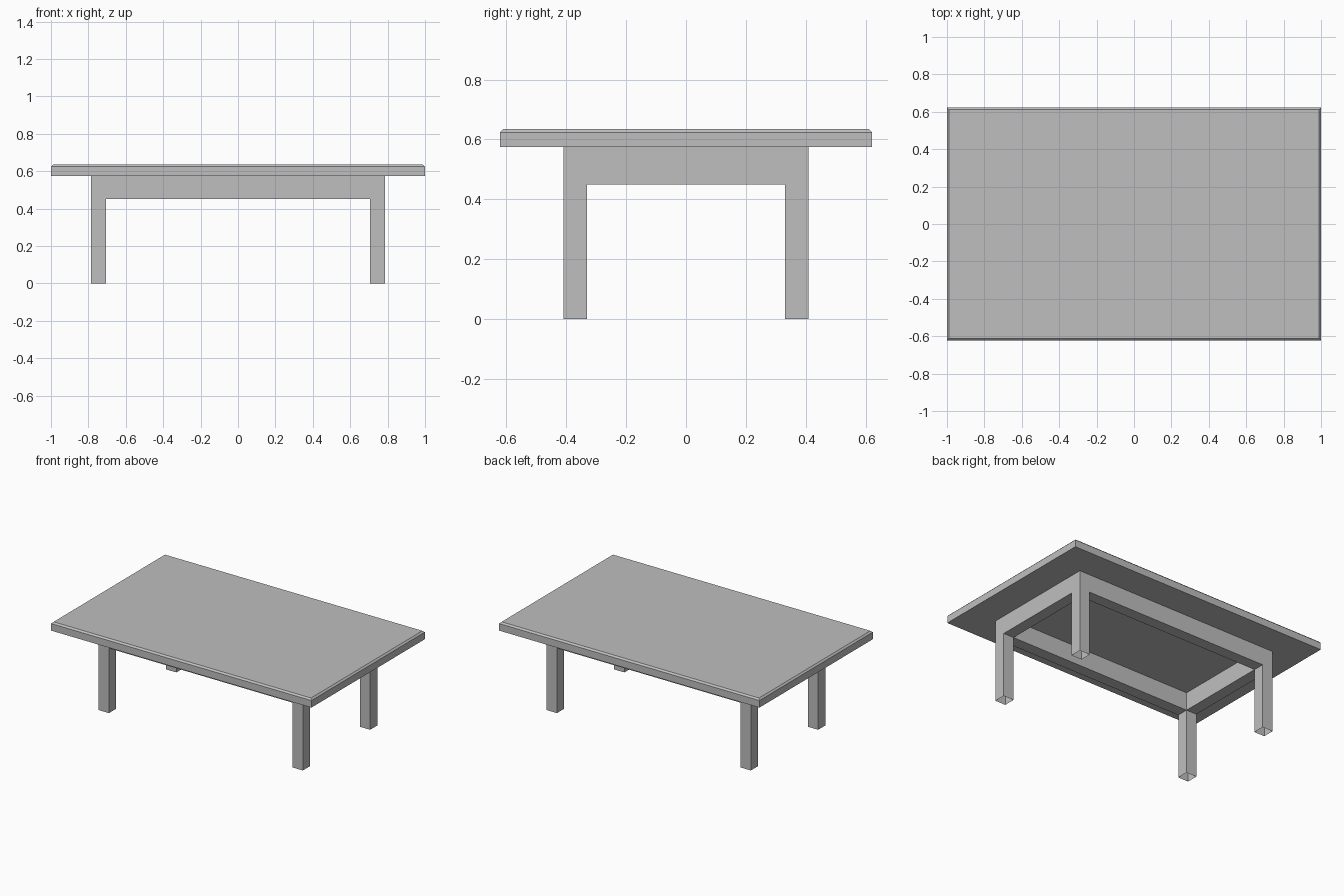
import bpy
import bmesh

default = bpy.data.objects.get("Cube")
if default:
    bpy.data.objects.remove(default, do_unlink=True)

# Single flat grey
grey = bpy.data.materials.new("plain grey")
grey.use_nodes = True
colour = (0.52, 0.52, 0.52, 1)
grey.diffuse_color = colour
grey.node_tree.nodes["Principled BSDF"].inputs["Base Color"].default_value = colour


def box(name, low, high, open_bottom=False, chamfer=0):
    """Box between two corners, optionally open below or chamfered on top."""
    bm = bmesh.new()
    bmesh.ops.create_cube(bm, size=1)
    for v in bm.verts:
        for i in range(3):
            v.co[i] = low[i] + (v.co[i] + 0.5) * (high[i] - low[i])
    if chamfer:
        rim = [e for e in bm.edges if all(v.co.z > high[2] - 0.001 for v in e.verts)]
        bmesh.ops.bevel(bm, geom=rim, offset=chamfer, segments=1, affect='EDGES')
    if open_bottom:
        base = [f for f in bm.faces if f.normal.z < -0.9]
        bmesh.ops.delete(bm, geom=base, context='FACES')
    mesh = bpy.data.meshes.new(name)
    bm.to_mesh(mesh)
    bm.free()
    mesh.materials.append(grey)
    obj = bpy.data.objects.new(name, mesh)
    bpy.context.collection.objects.link(obj)
    return obj


HALF_X, HALF_Y = 0.785, 0.41   # outer faces of the leg frame
LEG = 0.08
IN_X, IN_Y = HALF_X - LEG, HALF_Y - LEG
UNDER, RAIL = 0.575, 0.45      # underside of the top, bottom of the rails

# Tabletop with a small chamfer round its upper rim
box("tabletop", (-1, -0.622, UNDER), (1, 0.622, 0.635), chamfer=0.011)

# Hollow legs, open at the foot
for y_name, y in (("front", -HALF_Y), ("back", IN_Y)):
    for x_name, x in (("right", -HALF_X), ("left", IN_X)):
        box(f"{y_name}_{x_name}_leg", (x, y, 0), (x + LEG, y + LEG, UNDER), open_bottom=True)

# Apron rails between the legs
for name, y in (("front_rail", -HALF_Y), ("back_rail", IN_Y)):
    box(name, (-IN_X, y, RAIL), (IN_X, y + LEG, UNDER))
for name, x in (("right_rail", -HALF_X), ("left_rail", IN_X)):
    box(name, (x, -IN_Y, RAIL), (x + LEG, IN_Y, UNDER))
